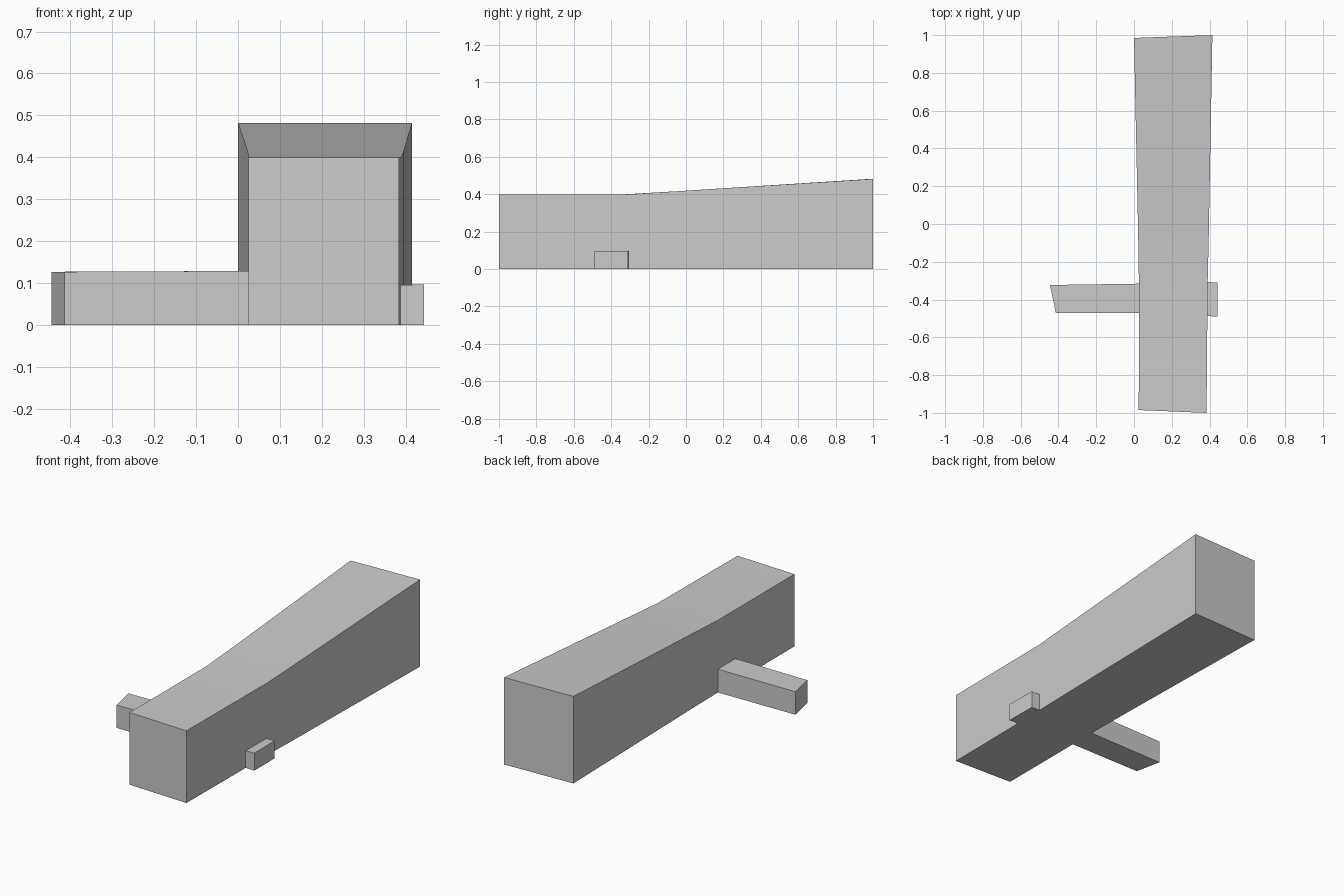
import bpy, bmesh

cube = bpy.data.objects.get("Cube")
if cube:
    bpy.data.objects.remove(cube, do_unlink=True)

grey = bpy.data.materials.new("plain grey")
grey.use_nodes = True
colour = (0.6, 0.6, 0.6, 1)
grey.diffuse_color = colour
grey.node_tree.nodes["Principled BSDF"].inputs["Base Color"].default_value = colour


def loft(name, sections):
    """Join four-cornered cross-sections into a closed solid."""
    bm = bmesh.new()
    rings = [[bm.verts.new(p) for p in ring] for ring in sections]
    for a, b in zip(rings, rings[1:]):
        for i in range(4):
            j = (i + 1) % 4
            bm.faces.new((a[i], a[j], b[j], b[i]))
    bm.faces.new(rings[0])
    bm.faces.new(rings[-1])
    bmesh.ops.recalc_face_normals(bm, faces=bm.faces)
    mesh = bpy.data.meshes.new(name)
    bm.to_mesh(mesh)
    bm.free()
    mesh.materials.append(grey)
    obj = bpy.data.objects.new(name, mesh)
    bpy.context.collection.objects.link(obj)
    bpy.ops.object.select_all(action="DESELECT")
    obj.select_set(True)
    bpy.context.view_layer.objects.active = obj
    bpy.ops.object.shade_smooth_by_angle()
    return obj


def upright(a, b, height):
    """Vertical cross-section standing on the ground between two plan points."""
    return [(*a, 0), (*b, 0), (*b, height), (*a, height)]


# Main hall: level front part, then widening and rising to the back
loft("main_hall", [
    upright((0.025, -0.985), (0.384, -1.0), 0.4),
    upright((0.026, -0.32), (0.39, -0.31), 0.4),
    upright((0.022, -0.05), (0.396, -0.05), 0.416),
    upright((0.0, 0.985), (0.415, 1.0), 0.482),
])

# Long low wing on the -x side, with a slanted end
loft("side_wing", [
    upright((-0.414, -0.47), (-0.445, -0.323), 0.127),
    upright((0.03, -0.47), (0.03, -0.316), 0.129),
])

# Small annex on the +x side
loft("small_annex", [
    upright((0.38, -0.487), (0.38, -0.307), 0.095),
    upright((0.443, -0.49), (0.442, -0.31), 0.097),
])
